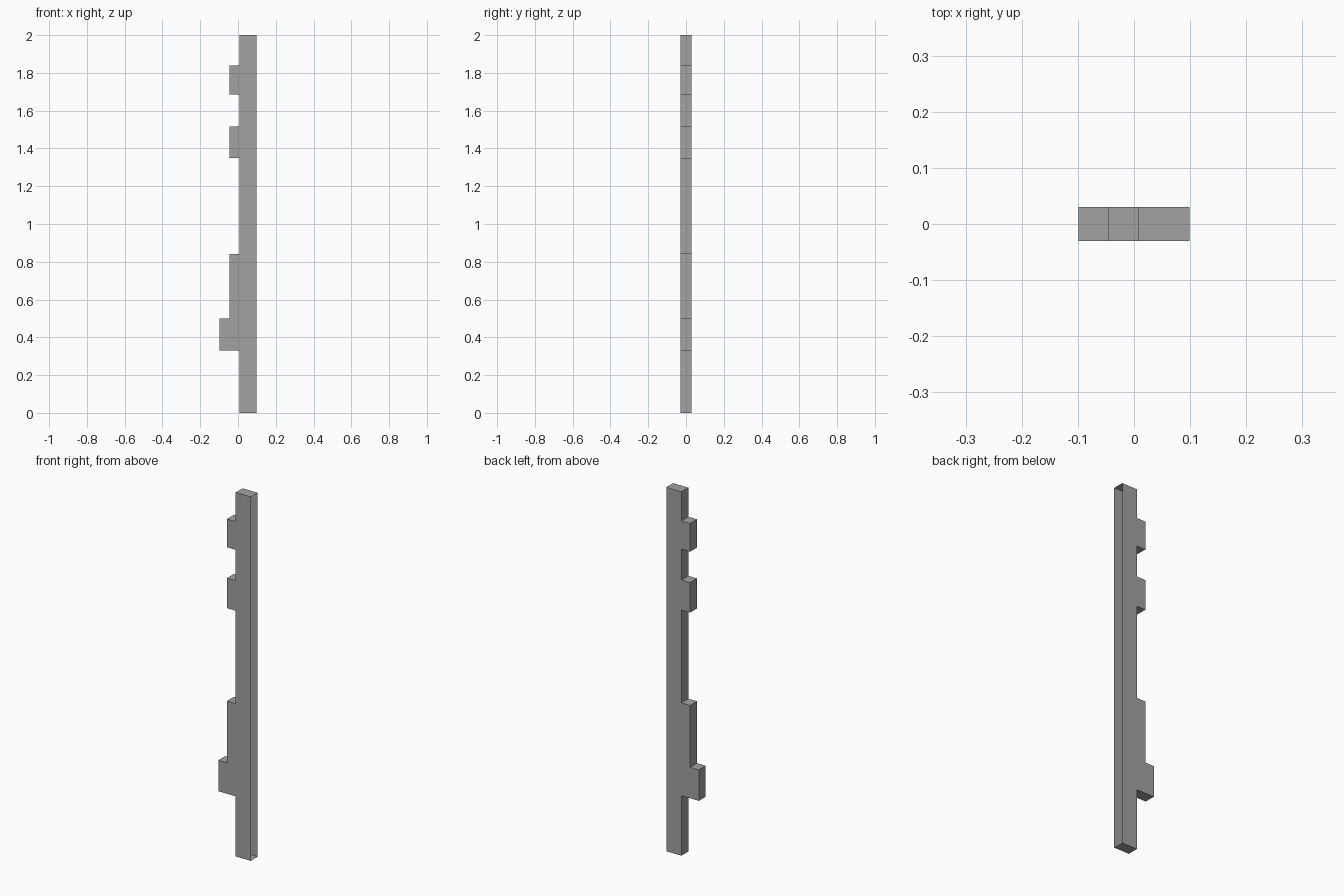
import bpy
import bmesh

if "Cube" in bpy.data.objects:
    bpy.data.objects.remove(bpy.data.objects["Cube"], do_unlink=True)

# Plain grey finish
grey = bpy.data.materials.new("plain_grey")
grey.use_nodes = True
colour = (0.36, 0.36, 0.36, 1)
grey.diffuse_color = colour
grey.node_tree.nodes["Principled BSDF"].inputs["Base Color"].default_value = colour

HALF_DEPTH = 0.03
SPINE, TOOTH, TIP, OPEN_EDGE = 0.007, -0.046, -0.099, 0.099

# Toothed edge from bottom to top: each step is (height, x above that height)
steps = [(0.33, TIP), (0.50, TOOTH), (0.84, SPINE), (1.35, TOOTH),
         (1.515, SPINE), (1.685, TOOTH), (1.84, SPINE)]
outline = [(OPEN_EDGE, 0), (SPINE, 0)]
for height, x in steps:
    outline += [(outline[-1][0], height), (x, height)]
outline += [(SPINE, 2), (OPEN_EDGE, 2)]

# Extrude the outline into a thin bar
bm = bmesh.new()
face = bm.faces.new([bm.verts.new((x, -HALF_DEPTH, z)) for x, z in outline])
result = bmesh.ops.extrude_face_region(bm, geom=[face], use_keep_orig=True)
verts = [v for v in result["geom"] if isinstance(v, bmesh.types.BMVert)]
bmesh.ops.translate(bm, verts=verts, vec=(0, 2 * HALF_DEPTH, 0))
bmesh.ops.recalc_face_normals(bm, faces=bm.faces)

# Leave the long straight edge open, so the bar is a hollow shell
open_side = [f for f in bm.faces if all(v.co.x > OPEN_EDGE - 0.001 for v in f.verts)]
bmesh.ops.delete(bm, geom=open_side, context="FACES_ONLY")

mesh = bpy.data.meshes.new("toothed_bar")
bm.to_mesh(mesh)
bm.free()
mesh.materials.append(grey)
bar = bpy.data.objects.new("toothed_bar", mesh)
bpy.context.collection.objects.link(bar)
